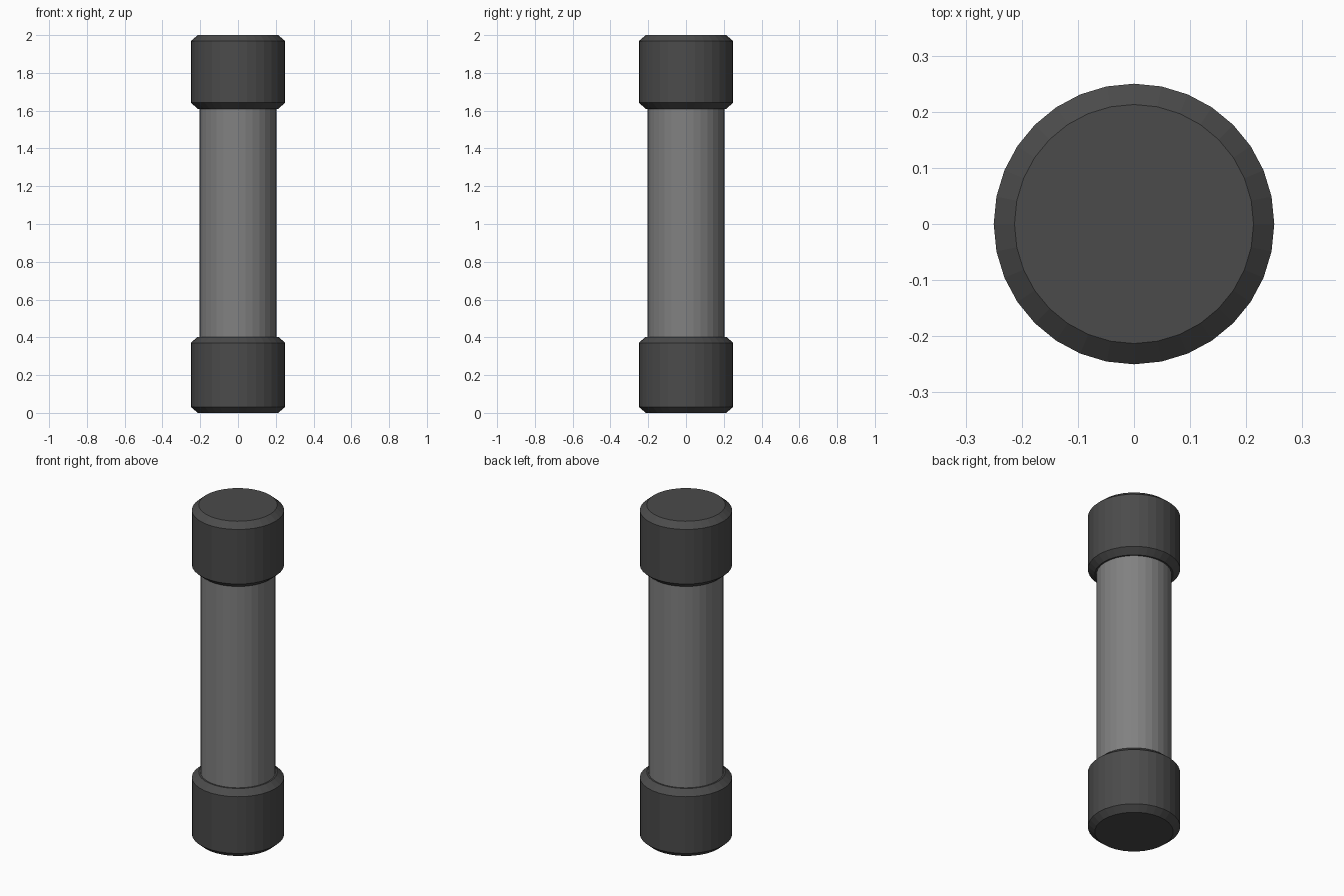
import bpy, bmesh
from math import cos, sin, tau

if "Cube" in bpy.data.objects:
    bpy.data.objects.remove(bpy.data.objects["Cube"])

SIDES = 32


def material(name, value):
    m = bpy.data.materials.new(name)
    m.diffuse_color = (value, value, value, 1)
    m.use_nodes = True
    m.node_tree.nodes["Principled BSDF"].inputs["Base Color"].default_value = m.diffuse_color
    return m


def lathe(name, profile, mat):
    """Closed solid turned from (radius, z) points, bottom to top."""
    bm = bmesh.new()
    rings = [[bm.verts.new((r * cos(tau * i / SIDES), r * sin(tau * i / SIDES), z))
              for i in range(SIDES)] for r, z in profile]
    for a, b in zip(rings, rings[1:]):
        for i in range(SIDES):
            j = (i + 1) % SIDES
            bm.faces.new((a[i], a[j], b[j], b[i]))
    bm.faces.new(rings[0][::-1])
    bm.faces.new(rings[-1])
    mesh = bpy.data.meshes.new(name)
    bm.to_mesh(mesh)
    bm.free()
    mesh.materials.append(mat)
    ob = bpy.data.objects.new(name, mesh)
    bpy.context.collection.objects.link(ob)
    return ob


dark = material("dark_grey", 0.07)
mid = material("mid_grey", 0.22)


# Chamfered end caps
def cap(name, z0, z1):
    lathe(name, [(0.213, z0), (0.25, z0 + 0.032), (0.25, z1 - 0.032), (0.213, z1)], dark)


cap("bottom_cap", 0.0, 0.403)
cap("top_cap", 1.61, 2.0)

# Tube between the caps
lathe("tube", [(0.204, 0.38), (0.204, 1.63)], mid)
